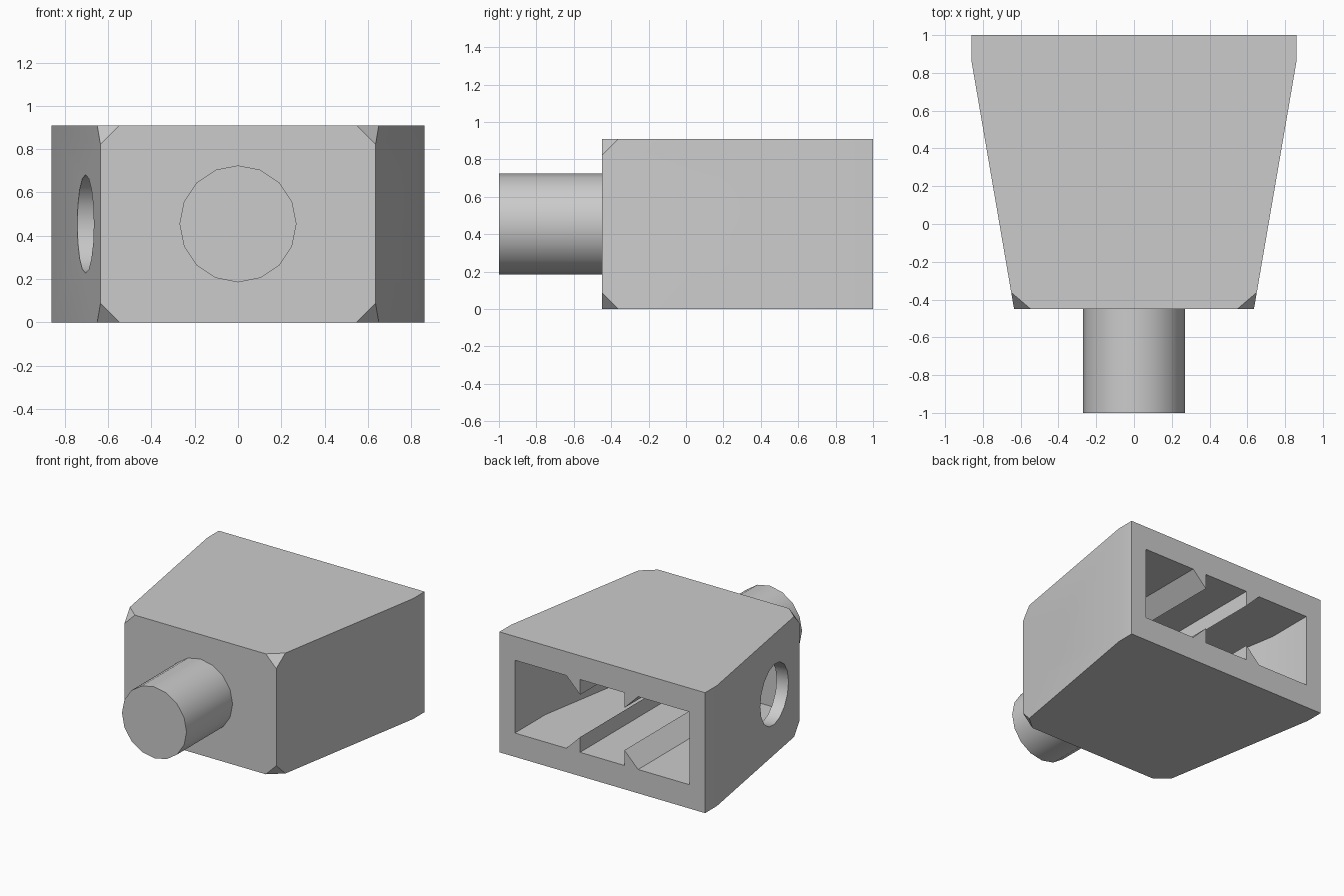
import bpy, bmesh, math
from mathutils import Vector

old = bpy.data.objects.get("Cube")
if old:
    bpy.data.objects.remove(old, do_unlink=True)

H = 0.91                      # body height
FRONT, BACK = -0.45, 1.0
W_FRONT, W_BACK = 0.635, 0.86
BEND = 0.86                   # where the sides stop tapering
MID = H / 2
FLOOR, CEIL = 0.18, 0.73
TAPER = math.atan2(W_BACK - W_FRONT, BEND - FRONT)
WALL = 0.09

grey = bpy.data.materials.new("plain_grey")
grey.use_nodes = True
GREY = (0.6, 0.6, 0.6, 1)
grey.diffuse_color = GREY
grey.node_tree.nodes["Principled BSDF"].inputs["Base Color"].default_value = GREY


def make(name, bm):
    bmesh.ops.recalc_face_normals(bm, faces=bm.faces)
    mesh = bpy.data.meshes.new(name)
    bm.to_mesh(mesh)
    bm.free()
    mesh.materials.append(grey)
    ob = bpy.data.objects.new(name, mesh)
    bpy.context.collection.objects.link(ob)
    return ob


def prism(name, points, offset):
    """Extrude a flat outline along an offset."""
    bm = bmesh.new()
    face = bm.faces.new([bm.verts.new(p) for p in points])
    ext = bmesh.ops.extrude_face_region(bm, geom=[face])["geom"]
    bmesh.ops.translate(bm, vec=offset, verts=[v for v in ext if isinstance(v, bmesh.types.BMVert)])
    return make(name, bm)


def mirrored(half):
    """Complete a right-hand (x, y) outline with its mirror image."""
    return half + [(-x, y) for x, y in reversed(half)]


def cylinder(name, radius, start, end):
    bm = bmesh.new()
    bmesh.ops.create_cone(bm, cap_ends=True, segments=16, radius1=radius, radius2=radius, depth=1)
    start, end = Vector(start), Vector(end)
    axis = end - start
    side = axis.cross(Vector((0, 0, 1))).normalized()
    for v in bm.verts:
        v.co = start + side * v.co.x + Vector((0, 0, v.co.y)) + axis * (v.co.z + 0.5)
    return make(name, bm)


def cut(target, cutter):
    """Subtract the cutter for good and remove it."""
    mod = target.modifiers.new("cut", 'BOOLEAN')
    mod.operation, mod.solver, mod.object = 'DIFFERENCE', 'EXACT', cutter
    dg = bpy.context.evaluated_depsgraph_get()
    mesh = bpy.data.meshes.new_from_object(target.evaluated_get(dg))
    target.modifiers.clear()
    target.data = mesh
    bpy.data.objects.remove(cutter, do_unlink=True)


def smooth(ob):
    bpy.ops.object.select_all(action='DESELECT')
    ob.select_set(True)
    bpy.context.view_layer.objects.active = ob
    bpy.ops.object.shade_smooth_by_angle(angle=math.radians(32))


# Tapered body
outline = mirrored([(W_FRONT, FRONT), (W_BACK, BEND), (W_BACK, BACK)])
body = prism("body", [(x, y, 0) for x, y in outline], (0, 0, H))

# Cut the four front corners
bm = bmesh.new()
bm.from_mesh(body.data)
C = 0.088
for sx in (1, -1):
    for z, up in ((H, 1), (0, -1)):
        a = Vector((sx * (W_FRONT - C), FRONT, z))
        b = Vector((sx * (W_FRONT + C * math.tan(TAPER)), FRONT + C, z))
        c = Vector((sx * W_FRONT, FRONT, z - up * C))
        n = (b - a).cross(c - a)
        if n.dot(Vector((sx, -1, up))) < 0:
            n.negate()
        res = bmesh.ops.bisect_plane(bm, geom=bm.verts[:] + bm.edges[:] + bm.faces[:],
                                     plane_co=a, plane_no=n, clear_outer=True)
        rim = [e for e in res["geom_cut"] if isinstance(e, bmesh.types.BMEdge)]
        bmesh.ops.contextual_create(bm, geom=rim)
bmesh.ops.recalc_face_normals(bm, faces=bm.faces)
bm.to_mesh(body.data)
bm.free()

# Cavity open at the back, with inner walls parallel to the outer sides
W_IN, Y_IN = 0.73, FRONT + WALL
gap = WALL / math.cos(TAPER)
slope = math.tan(TAPER)
y_bend = FRONT + (W_IN + gap - W_FRONT) / slope
plan = mirrored([(W_FRONT + WALL * slope - gap, Y_IN), (W_IN, y_bend), (W_IN, BACK + 0.1)])
cavity = prism("cavity", [(x, y, FLOOR) for x, y in plan], (0, 0, CEIL - FLOOR))

# Four barbed rails along the floor and ceiling of the cavity
T_IN, T_OUT, T_H, SINK = 0.185, 0.30, 0.115, 0.05
for sx in (1, -1):
    for z, up in ((FLOOR, 1), (CEIL, -1)):
        shape = [(T_IN, -SINK), (T_OUT, -SINK), (T_OUT, 0), (T_IN, T_H)]
        rail = prism("rail", [(sx * x, Y_IN - 0.1, z + up * h) for x, h in shape], (0, 2, 0))
        cut(cavity, rail)
cut(body, cavity)

# Round side holes, square to the slanted sides
for sx in (1, -1):
    y = -0.05
    mid = Vector((sx * (W_FRONT + (y - FRONT) * slope), y, MID))
    normal = Vector((sx * math.cos(TAPER), -math.sin(TAPER), 0))
    cut(body, cylinder("side_hole", 0.227, mid - normal * 0.2, mid + normal * 0.2))
smooth(body)

# Front peg
peg = cylinder("front_peg", 0.27, (0, -1, MID), (0, FRONT + 0.02, MID))
smooth(peg)
